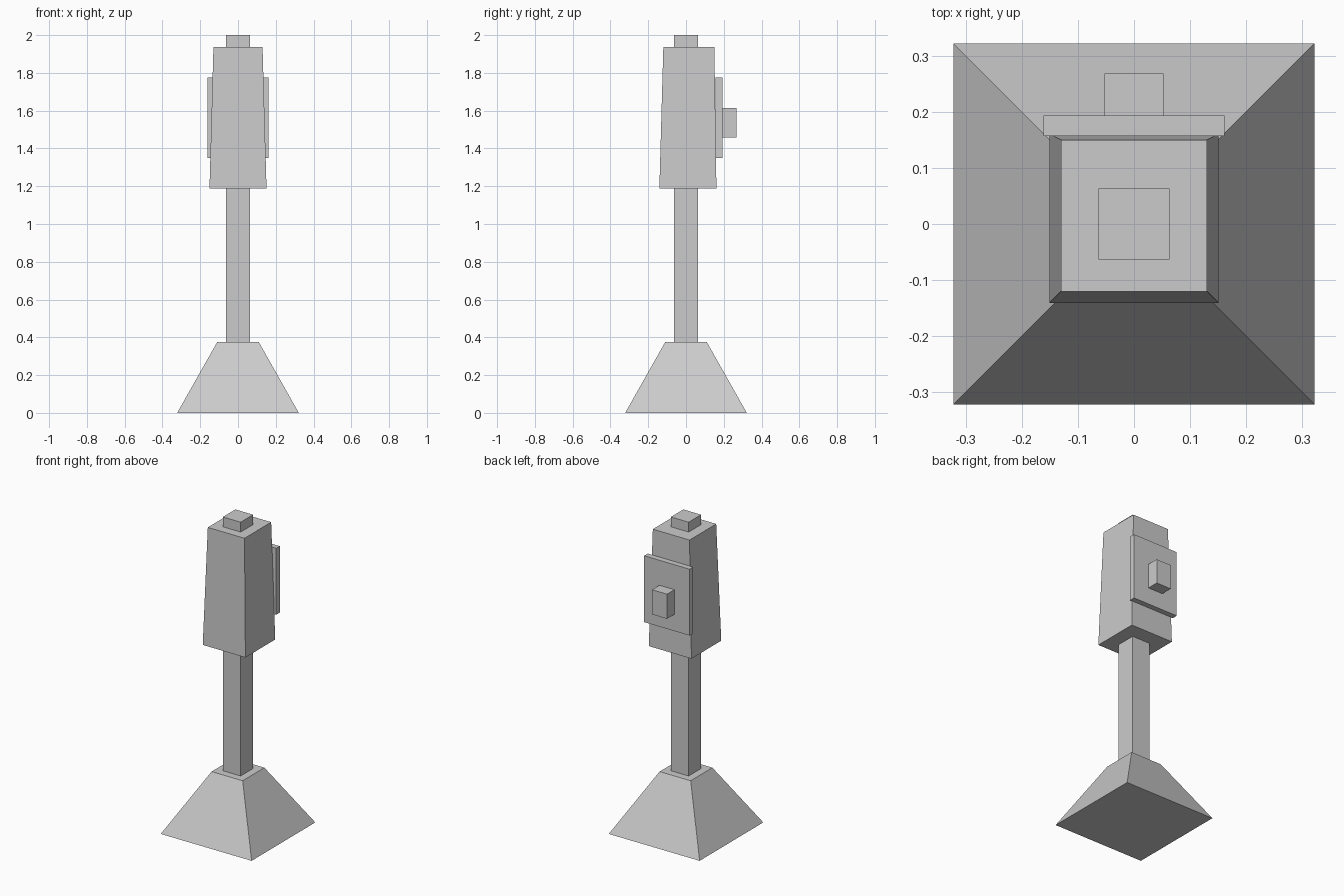
import bpy, bmesh

if "Cube" in bpy.data.objects:
    bpy.data.objects.remove(bpy.data.objects["Cube"])

grey = bpy.data.materials.new("plain grey")
grey.diffuse_color = (0.6, 0.6, 0.6, 1)
grey.use_nodes = True
grey.node_tree.nodes["Principled BSDF"].inputs["Base Color"].default_value = grey.diffuse_color


def block(name, bottom, top, z0, z1):
    """Four-sided block; bottom and top are (x half width, y min, y max)."""
    bm = bmesh.new()
    rings = []
    for (hx, ya, yb), z in ((bottom, z0), (top, z1)):
        rings.append([bm.verts.new((x, y, z)) for x, y in
                      ((-hx, ya), (hx, ya), (hx, yb), (-hx, yb))])
    low, high = rings
    bm.faces.new(low[::-1])
    bm.faces.new(high)
    for i in range(4):
        j = (i + 1) % 4
        bm.faces.new((low[i], low[j], high[j], high[i]))
    mesh = bpy.data.meshes.new(name)
    bm.to_mesh(mesh)
    bm.free()
    mesh.materials.append(grey)
    obj = bpy.data.objects.new(name, mesh)
    bpy.context.collection.objects.link(obj)


def square(h):
    return (h, -h, h)


# Pyramid foot
block("base", square(0.322), square(0.11), 0, 0.375)
# Post running through the head, its end showing as a cap
block("post", square(0.063), square(0.063), 0.375, 2.0)
# Tapered head
block("head", (0.151, -0.141, 0.161), (0.13, -0.12, 0.15), 1.187, 1.937)
# Plate and knob on the back
plate = (0.161, 0.157, 0.193)
block("back_plate", plate, plate, 1.35, 1.775)
knob = (0.053, 0.193, 0.268)
block("back_knob", knob, knob, 1.457, 1.615)
